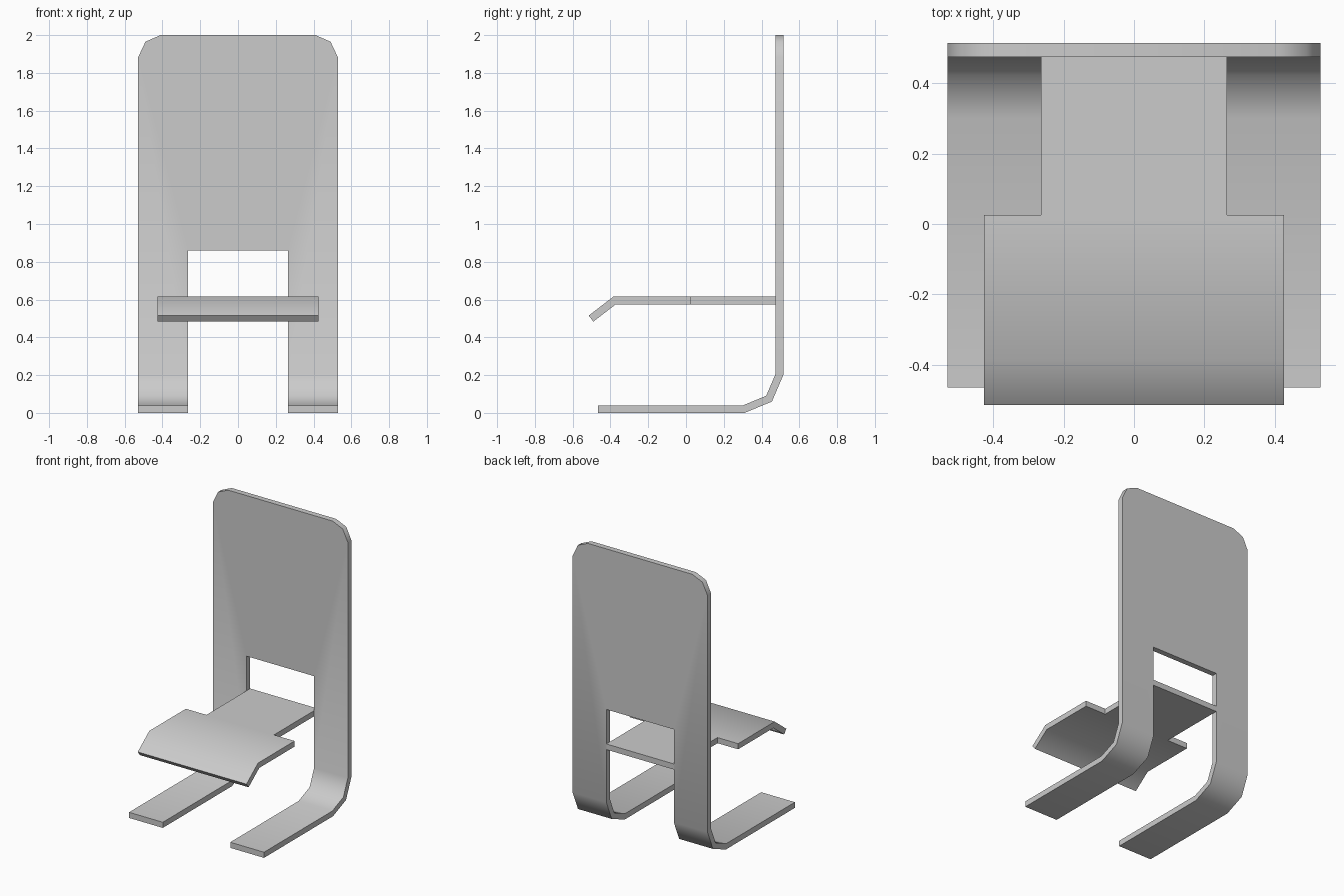
import bpy, bmesh, math
from mathutils import Vector

cube = bpy.data.objects.get("Cube")
if cube:
    bpy.data.objects.remove(cube, do_unlink=True)

THICK = 0.04
HALF = 0.53      # half width of the backrest
GAP = 0.265      # half width of the cut-out between the legs
BACK = 0.515     # rear plane
WINDOW = 0.86    # top of the cut-out

grey = bpy.data.materials.new("plain grey")
grey.use_nodes = True
grey.diffuse_color = (0.6, 0.6, 0.6, 1)
bsdf = next(n for n in grey.node_tree.nodes if n.type == 'BSDF_PRINCIPLED')
bsdf.inputs["Base Color"].default_value = (0.6, 0.6, 0.6, 1)


def bent_sheet(name, faces, outward):
    """Join the faces into one sheet whose first face looks outward, and thicken it inward."""
    bm = bmesh.new()
    for face in faces:
        bm.faces.new([bm.verts.new(p) for p in face])
    bmesh.ops.remove_doubles(bm, verts=bm.verts, dist=0.0005)
    bmesh.ops.recalc_face_normals(bm, faces=bm.faces)
    bm.faces.ensure_lookup_table()
    bm.normal_update()
    if bm.faces[0].normal.dot(Vector(outward)) < 0:
        bmesh.ops.reverse_faces(bm, faces=bm.faces)
    mesh = bpy.data.meshes.new(name)
    bm.to_mesh(mesh)
    bm.free()
    mesh.materials.append(grey)
    obj = bpy.data.objects.new(name, mesh)
    bpy.context.collection.objects.link(obj)
    solid = obj.modifiers.new("thickness", 'SOLIDIFY')
    solid.thickness = THICK
    solid.offset = -1
    solid.use_even_offset = True
    solid.use_quality_normals = True
    bpy.ops.object.select_all(action='DESELECT')
    obj.select_set(True)
    bpy.context.view_layer.objects.active = obj
    bpy.ops.object.modifier_apply(modifier=solid.name)
    bpy.ops.object.shade_smooth_by_angle(angle=math.radians(50))
    return obj


# Backrest panel with clipped top corners
corner = [(HALF, 1.88), (0.49, 1.965), (0.41, 2.0)]
right_side = [(GAP, WINDOW)] + corner
outline = right_side + [(-x, z) for x, z in reversed(right_side)]
frame_faces = [[(x, BACK, z) for x, z in outline]]

# Two legs that curve forward into floor runners
runner = [(-0.465, 0), (0.31, 0), (0.455, 0.06), (BACK, 0.2)]
for s in (-1, 1):
    for (y0, z0), (y1, z1) in zip(runner, runner[1:]):
        frame_faces.append([(s * GAP, y0, z0), (s * HALF, y0, z0),
                            (s * HALF, y1, z1), (s * GAP, y1, z1)])
    frame_faces.append([(s * GAP, BACK, 0.2), (s * HALF, BACK, 0.2),
                        (s * HALF, BACK, 1.88), (s * GAP, BACK, WINDOW)])
bent_sheet("backrest_and_legs", frame_faces, (0, 1, 0))

# Seat: narrow tongue, wide front and drooping lip
W, TOP, STEP, FOLD = 0.427, 0.615, 0.025, -0.385
tongue = [(-GAP, STEP, TOP), (GAP, STEP, TOP), (GAP, BACK, TOP), (-GAP, BACK, TOP)]
wide = [(-W, FOLD, TOP), (W, FOLD, TOP), (W, STEP, TOP),
        (GAP, STEP, TOP), (-GAP, STEP, TOP), (-W, STEP, TOP)]
lip = [(-W, -0.515, 0.515), (W, -0.515, 0.515), (W, FOLD, TOP), (-W, FOLD, TOP)]
bent_sheet("seat", [tongue, wide, lip], (0, 0, 1))
